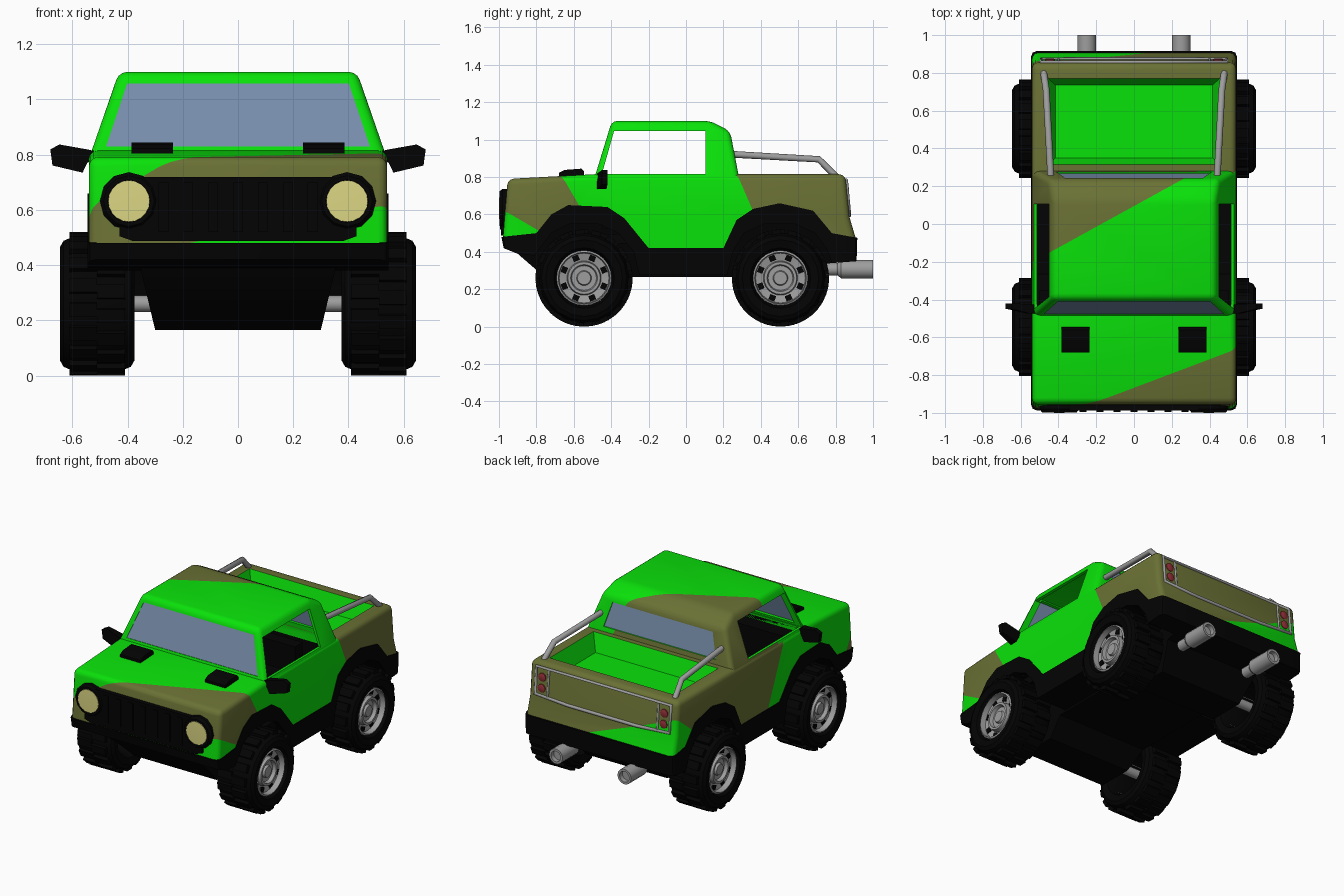
import bpy, bmesh, math
from mathutils import Matrix, Vector

if "Cube" in bpy.data.objects:
    bpy.data.objects.remove(bpy.data.objects["Cube"])

T, R, PI = Matrix.Translation, Matrix.Rotation, math.pi

def mat(name, r, g, b):
    m = bpy.data.materials.new(name)
    m.diffuse_color = (r, g, b, 1)
    m.use_nodes = True
    m.node_tree.nodes["Principled BSDF"].inputs["Base Color"].default_value = m.diffuse_color
    return m

GREEN = mat("bright green", 0.003, .76, 0.003)
OLIVE = mat("olive", .145, .165, .035)
BLACK = mat("black", .001, .001, .001)
GREY = mat("metal grey", .34, .34, .34)
GLASS = mat("window blue grey", .19, .275, .42)
LAMP = mat("lamp yellow", .72, .68, .23)
RED = mat("tail light red", .3, .03, .04)

def finish(bm, name, mats, angle=35, normals=True):
    if normals:
        bmesh.ops.recalc_face_normals(bm, faces=bm.faces[:])
    for f in bm.faces:
        f.smooth = True
    for e in bm.edges:
        e.smooth = len(e.link_faces) == 2 and e.calc_face_angle(0) < math.radians(angle)
    me = bpy.data.meshes.new(name)
    bm.to_mesh(me)
    bm.free()
    for m in mats:
        me.materials.append(m)
    ob = bpy.data.objects.new(name, me)
    bpy.context.collection.objects.link(ob)
    return ob

def prism_bm(pts, a, b, axis="X"):
    bm = bmesh.new()
    P = (lambda t, p: (t, p[0], p[1])) if axis == "X" else (lambda t, p: (p[0], t, p[1]))
    A = [bm.verts.new(P(a, p)) for p in pts]
    B = [bm.verts.new(P(b, p)) for p in pts]
    n = len(pts)
    for i in range(n):
        bm.faces.new((A[i], A[(i + 1) % n], B[(i + 1) % n], B[i]))
    bm.faces.new(A)
    bm.faces.new(B[::-1])
    bmesh.ops.recalc_face_normals(bm, faces=bm.faces[:])
    return bm

def prism(name, pts, a, b, m, axis="X"):
    return finish(prism_bm(pts, a, b, axis), name, [m])

def rings_bm(rows):
    """Stack of rectangles (z, front y, back y, half width)."""
    bm = bmesh.new()
    L = [[bm.verts.new(p) for p in ((-w, f, z), (w, f, z), (w, b, z), (-w, b, z))] for z, f, b, w in rows]
    for A, B in zip(L, L[1:]):
        for i in range(4):
            bm.faces.new((A[i], A[(i + 1) % 4], B[(i + 1) % 4], B[i]))
    bm.faces.new(L[0][::-1])
    bm.faces.new(L[-1])
    bmesh.ops.recalc_face_normals(bm, faces=bm.faces[:])
    return bm

def boxes(name, items, m):
    bm = bmesh.new()
    for M, s in items:
        bmesh.ops.create_cube(bm, size=1, matrix=M @ Matrix.Diagonal((*s, 1)))
    return finish(bm, name, [m])

def lathe(name, prof, m, M, seg=20, closed=False):
    """Turn (radius, height) points about local z."""
    bm = bmesh.new()
    L = [[bm.verts.new(M @ Vector((r * math.cos(2 * PI * i / seg), r * math.sin(2 * PI * i / seg), h)))
          for i in range(seg)] for r, h in prof]
    for A, B in zip(L, L[1:] + L[:1] if closed else L[1:]):
        for i in range(seg):
            j = (i + 1) % seg
            bm.faces.new((A[i], A[j], B[j], B[i]))
    bmesh.ops.remove_doubles(bm, verts=bm.verts[:], dist=1e-5)
    return finish(bm, name, [m])

def tube(name, pts, r, m, cyclic=False):
    cu = bpy.data.curves.new(name, "CURVE")
    cu.dimensions, cu.bevel_depth, cu.bevel_resolution, cu.use_fill_caps = "3D", r, 2, True
    sp = cu.splines.new("POLY")
    sp.points.add(len(pts) - 1)
    for q, p in zip(sp.points, pts):
        q.co = (*p, 1)
    sp.use_cyclic_u = cyclic
    cu.materials.append(m)
    bpy.context.collection.objects.link(bpy.data.objects.new(name, cu))

def bevel(bm, test, w, seg=3):
    es = [e for e in bm.edges if test(*(v.co for v in e.verts)) and e.calc_face_angle(0) > .28]
    bmesh.ops.bevel(bm, geom=es, offset=w, segments=seg, profile=.5, affect="EDGES", clamp_overlap=True)

def carve(ob, cutters):
    for c in cutters:
        md = ob.modifiers.new("cut", "BOOLEAN")
        md.operation, md.solver, md.object = "DIFFERENCE", "EXACT", c
    bpy.context.view_layer.update()
    dg = bpy.context.evaluated_depsgraph_get()
    me = bpy.data.meshes.new_from_object(ob.evaluated_get(dg))
    name = ob.name
    bpy.data.objects.remove(ob)
    bm = bmesh.new()
    bm.from_mesh(me)
    bpy.data.meshes.remove(me)
    return bm, name

def camo(bm, name, planes, rule):
    bmesh.ops.triangulate(bm, faces=bm.faces[:])
    for co, no in planes:
        bmesh.ops.bisect_plane(bm, geom=bm.verts[:] + bm.edges[:] + bm.faces[:], dist=1e-5,
                               plane_co=co, plane_no=Vector(no).normalized())
    for f in bm.faces:
        c = f.calc_center_median()
        s = [(c - Vector(co)).dot(Vector(no)) > 0 for co, no in planes]
        f.material_index = rule(c, f.normal, s)
    finish(bm, name, [GREEN, OLIVE, BLACK], normals=False)

# Cutters: cabin interior, windows, cargo bed
room = finish(rings_bm([(.5, -.45, .25, .518), (.8, -.45, .25, .518), (1.03, -.385, .21, .435),
                        (1.065, -.375, .11, .42)]), "room_cutter", [])
side = finish(prism_bm([(-.45, .815), (-.385, 1.045), (.105, 1.045), (.105, .815)], -1, 1), "window_cutter", [])
front = finish(prism_bm([(-.478, .83), (.478, .83), (.402, 1.058), (-.402, 1.058)], -.6, -.3, "Y"), "front_cutter", [])
rear = finish(prism_bm([(-.41, .845), (.41, .845), (.365, 1.005), (-.365, 1.005)], .15, .4, "Y"), "rear_cutter", [])
bed = finish(rings_bm([(.7, .35, .735, .415), (.83, .31, .775, .46), (1, .3, .785, .47)]), "bed_cutter", [])

# Painted lower body following the arch line
ARCH = [(-.8, .5), (-.72, .6), (-.63, .65), (-.42, .64), (-.33, .58), (-.2, .42), (.2, .42),
        (.27, .57), (.36, .63), (.5, .66), (.68, .62), (.78, .5)]
bm = prism_bm([(-.98, .46)] + [(y, z - .02) for y, z in ARCH]
              + [(.914, .45), (.873, .59), (.852, .815), (-.49, .815), (-.953, .79)], -.54, .54)
bevel(bm, lambda a, b: max(a.z, b.z) > .7 or (a.x == b.x and min(a.y, b.y) > .85), .033)
bm, n = carve(finish(bm, "body", []), [room, bed])

def body_rule(c, nrm, s):
    if abs(c.x) < .5185 and -.455 < c.y < .255 and c.z < .795:
        return 2
    if abs(c.x) < .462 and .3 < c.y < .78 and c.z < .805:
        return 0
    return int((s[0] and s[1]) or (s[2] and s[3]))

camo(bm, n, [((.54, -.66, .8), (.0355, -.0912, -.0532)), ((.54, -.97, .62), (-.0284, .0821, .1404)),
             ((.54, .28, .8), (-.49, 1, .43)), ((.1, .91, .47), (.43, -.8, 1))], body_rule)

# Cab with open side windows
bm = rings_bm([(.75, -.49, .287, .535), (.8, -.488, .283, .535), (1.045, -.413, .236, .45), (1.1, -.397, .13, .431)])
bevel(bm, lambda a, b: max(a.z, b.z) > .9, .03)
bm, n = carve(finish(bm, "cab", []), [room, side, front, rear])
camo(bm, n, [((0, .095, 1), (-.55, 1, 0))],
     lambda c, nrm, s: int(s[0] and (c - Vector((0, -.1, .88))).dot(nrm) > 0))
for c in (room, side, front, rear, bed):
    bpy.data.objects.remove(c)

# Windscreen and rear window panes
def pane(name, zb, wb, yb, zt, wt, yt, d):
    finish(rings_bm([(zb, min(yb, yb + d), max(yb, yb + d), wb), (zt, min(yt, yt + d), max(yt, yt + d), wt)]),
           name, [GLASS])
pane("windscreen", .825, .485, -.477, 1.062, .41, -.405, .007)
pane("rear_window", .84, .416, .268, 1.01, .369, .238, -.007)

# Black lower trim with wheel wells, and tapered chassis
bm = prism_bm([(-.987, .48)] + ARCH + [(.916, .475), (.912, .35), (.78, .34), (.75, .42), (.69, .5), (.58, .55),
      (.42, .55), (.31, .5), (.25, .4), (.22, .275), (-.25, .275), (-.28, .4), (-.36, .5), (-.47, .55),
      (-.62, .55), (-.72, .5), (-.81, .38), (-.9, .39), (-.975, .42)], -.545, .545)
bevel(bm, lambda a, b: a.x == b.x and min(abs(a.y), abs(b.y)) > .9, .03, 2)
finish(bm, "lower_trim", [BLACK])
bm = prism_bm([(-.92, .45), (-.9, .39), (-.75, .26), (-.65, .165), (-.42, .165), (-.3, .265), (.25, .265), (.38, .165),
      (.62, .165), (.72, .33), (.88, .36), (.88, .45), (.6, .56), (-.6, .56)], -1, 1)
for v in bm.verts:
    v.co.x *= .3 + .24 * (v.co.z - .165)
finish(bm, "chassis", [BLACK])

# Wheels: tyre, tread blocks, rim, rim holes
for sx, sn in ((1, "right"), (-1, "left")):
    for y, yn in ((-.545, "front"), (.505, "rear")):
        M = T((0, y, .26)) @ R(sx * PI / 2, 4, "Y")
        tag = f"{yn}_{sn}_"
        lathe(tag + "tyre", [(.147, .6), (.162, .635), (.205, .645), (.228, .632), (.243, .597), (.243, .423),
              (.228, .388), (.205, .375), (.162, .385), (.147, .42)], BLACK, M, 20, True)
        boxes(tag + "tread", [(M @ R((i + .25 * k) * PI / 9, 4, "Z") @ T((.241, 0, .46 + .1 * k)), (.036, .05, .1))
              for i in range(18) for k in (0, 1)], BLACK)
        lathe(tag + "rim", [(.148, .42), (.148, .62), (.138, .626), (.133, .59), (.092, .58), (.087, .61), (.072, .61),
              (.066, .587), (.04, .587), (.035, .602), (0, .602)], GREY, M, 24)
        boxes(tag + "rim_holes", [(M @ R((i + .5) * PI / 4, 4, "Z") @ T((.114, 0, .588)), (.03, .034, .008))
              for i in range(8)], BLACK)
for y, yn in ((-.545, "front"), (.505, "rear")):
    lathe(yn + "_axle", [(0, -.56), (.03, -.56), (.03, .56), (0, .56)], GREY, T((0, y, .26)) @ R(PI / 2, 4, "Y"), 12)

# Grille and slats
prism("grille", [(-.43, .53), (-.43, .505), (-.38, .487), (.38, .487), (.43, .505), (.43, .53), (.36, .72), (-.36, .72)],
      -.988, -.93, BLACK, "Y")
boxes("grille_slats", [(T((-.27 + .09 * i, -.987, .61)), (.035, .014, .18)) for i in range(7)], BLACK)

def gate(x, z):  # point on the rear face
    return (x, .873 - (z - .59) * .093, z)

for sx, sn in ((1, "right"), (-1, "left")):
    # Headlights
    M = T((sx * .395, 0, .632)) @ R(PI / 2, 4, "X")
    lathe(sn + "_headlight_ring", [(0, .93), (.105, .93), (.105, .98), (.092, .997), (.078, .997), (.074, .985), (0, .985)],
          BLACK, M, 12)
    lathe(sn + "_headlight", [(.076, .98), (.075, .998), (0, 1)], LAMP, M, 20)
    # Bonnet vents and mirrors
    prism(sn + "_bonnet_vent", [(-.68, .78), (-.68, .822), (-.65, .838), (-.56, .845), (-.545, .83), (-.545, .79)],
          sx * .31 - .075, sx * .31 + .075, BLACK)
    bm = prism_bm([(sx * x, z) for x, z in ((.505, .78), (.545, .772), (.563, .735), (.672, .761), (.68, .819),
                   (.647, .837), (.545, .819), (.505, .81))], -.475, -.425, "Y")
    for v in bm.verts:  # swept and tapered tip
        if abs(v.co.x) > .64:
            v.co.y = -.45 + (v.co.y + .45) * .6 + .015
    finish(bm, sn + "_mirror", [BLACK])
    # Bed rails
    tube(sn + "_bed_rail", [(sx * .44, .24, .922), (sx * .465, .71, .895), (sx * .478, .8, .805)], .018, GREY)
    # Tail lights and frame uprights
    for i, z in enumerate((.725, .655)):
        lathe(f"{sn}_tail_light_{i}", [(.027, -.02), (.027, .006), (.018, .01), (0, .01)], RED,
              T(gate(sx * .445, z)) @ R(-PI / 2, 4, "X"), 12)
    tube(sn + "_frame_upright", [gate(sx * .4, .785), gate(sx * .4, .605)], .007, GREY)
    # Exhausts
    lathe(sn + "_exhaust", [(0, .74), (.034, .74), (.034, .81), (.05, .83), (.05, 1), (.035, 1), (.035, .97), (0, .97)],
          GREY, T((sx * .25, 0, .307)) @ R(-PI / 2, 4, "X"), 14)
    # Seats
    boxes(sn + "_seat", [(T((sx * .22, -.05, .55)), (.28, .28, .12)), (T((sx * .22, .12, .63)), (.28, .08, .3))], BLACK)

# Tailgate frame
tube("tailgate_frame", [gate(-.49, .785), gate(.49, .785), gate(.49, .61), gate(.25, .595), gate(-.25, .595), gate(-.49, .61)],
     .011, GREY, True)

# Dashboard, floor and steering wheel
boxes("dashboard", [(T((0, -.4, .65)), (1, .1, .25))], BLACK)
boxes("cabin_floor", [(T((0, -.1, .47)), (1.02, .7, .05))], BLACK)
M = T((.22, -.27, .735)) @ R(-PI / 3, 4, "X")
lathe("steering_wheel", [(.08, 0), (.07, .01), (.06, 0), (.07, -.01)], GREY, M, 16, True)
boxes("steering_spokes", [(M, (.13, .02, .012)), (M @ T((0, 0, -.05)), (.025, .025, .1))], GREY)
